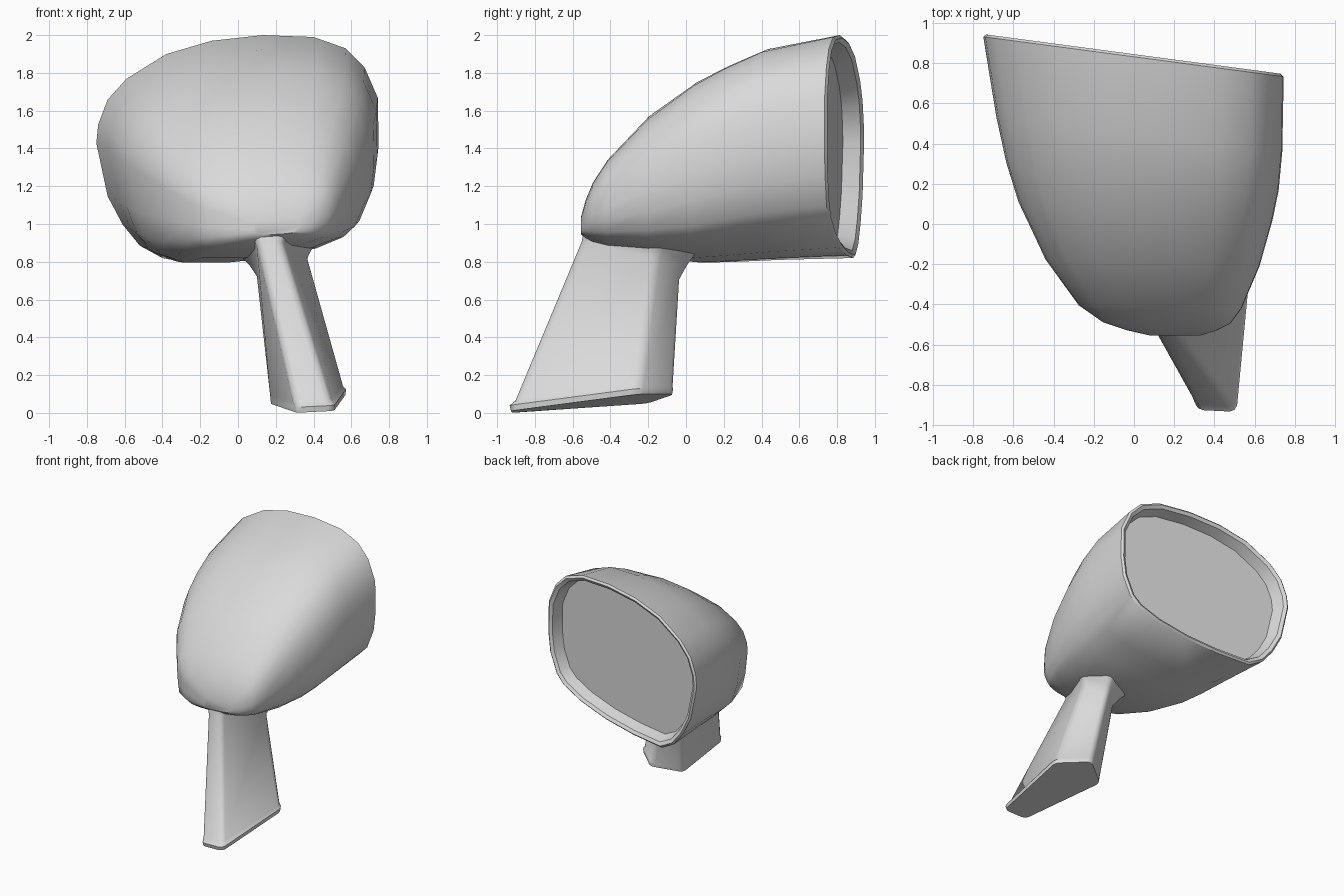
import bpy, bmesh, math
from mathutils import Vector

if "Cube" in bpy.data.objects:
    bpy.data.objects.remove(bpy.data.objects["Cube"])

grey = bpy.data.materials.new("light_grey")
grey.use_nodes = True
grey.diffuse_color = (0.7, 0.7, 0.7, 1)
grey.node_tree.nodes["Principled BSDF"].inputs["Base Color"].default_value = grey.diffuse_color


def loft(name, rings, angle, cap_start=True, cap_end=True):
    """Skin a list of equal-length point rings into a smooth-shaded object."""
    bm = bmesh.new()
    loops = [[bm.verts.new(p) for p in ring] for ring in rings]
    n = len(rings[0])
    for a, b in zip(loops, loops[1:]):
        for i in range(n):
            j = (i + 1) % n
            bm.faces.new((a[i], a[j], b[j], b[i]))
    if cap_start:
        bm.faces.new(loops[0])
    if cap_end:
        bm.faces.new(loops[-1])
    bmesh.ops.recalc_face_normals(bm, faces=bm.faces)
    mesh = bpy.data.meshes.new(name)
    bm.to_mesh(mesh)
    bm.free()
    mesh.materials.append(grey)
    obj = bpy.data.objects.new(name, mesh)
    bpy.context.collection.objects.link(obj)
    bpy.ops.object.select_all(action='DESELECT')
    obj.select_set(True)
    bpy.context.view_layer.objects.active = obj
    bpy.ops.object.shade_smooth_by_angle(angle=math.radians(angle))


# Lopsided oval of the housing rim, as x and z
rim = [(-.75, 1.43), (-.74, 1.53), (-.69, 1.66), (-.59, 1.77), (-.38, 1.9), (-.14, 1.97),
       (.13, 2), (.4, 1.99), (.57, 1.93), (.67, 1.83), (.74, 1.67), (.745, 1.42),
       (.725, 1.26), (.66, 1.1), (.59, 1.03), (.42, .95), (.16, .88), (-.12, .84),
       (-.4, .825), (-.52, .89), (-.61, 1), (-.69, 1.15)]


def section(y, tilt, x0, x1, z0, z1, skew=0.0, boxy=0.0):
    """Fit the rim oval into a box on a turned plane; boxy fills its lower inner corner."""
    pts = [(x, z - skew * x) for x, z in rim]
    xs, zs = zip(*pts)
    unit = lambda v, vs: 2 * (v - min(vs)) / (max(vs) - min(vs)) - 1
    out = []
    for x, z in pts:
        u, v = unit(x, xs), unit(z, zs)
        if u < 0 and v < 0:
            grow = 1 + boxy * (1 / max(-u, -v) - 1)
            u, v = u * grow, v * grow
        px = x0 + (u + 1) / 2 * (x1 - x0)
        out.append((px, y - tilt * px, z0 + (v + 1) / 2 * (z1 - z0)))
    return out


# Housing: recessed glass, rounded lip, then shell tapering to the blunt nose
glass = section(.74, .133, -.68, .675, .885, 1.935)
lip_inner = section(.83, .133, -.71, .705, .86, 1.96)
lip_edge = section(.845, .133, -.735, .73, .835, 1.985)
shell = [section(*s) for s in (
    (.832, .133, -.75, .745, .82, 2),
    (.45, .12, -.685, .738, .81, 1.925, .02, .1),
    (.24, .1, -.635, .72, .8, 1.835, .03, .2),
    (.07, .07, -.575, .69, .795, 1.75, .04, .3),
    (-.19, .03, -.44, .625, .82, 1.57, .05, .5),
    (-.41, .02, -.275, .535, .865, 1.34, .05, .7),
    (-.49, .01, -.155, .48, .895, 1.22, .05, .7),
    (-.53, 0, -.03, .41, .92, 1.13, .05, .7),
    (-.555, 0, .08, .33, .945, 1.04, .05, .7))]
loft("mirror_housing", [lip_inner, lip_edge] + shell, 42, cap_start=False)
loft("lip_inner_wall", [lip_inner, glass], 50, cap_start=False, cap_end=False)
loft("mirror_glass", [glass, [(x, y - .03, z) for x, y, z in glass]], 30)

# Stalk: faceted wedge leaning forward, small foot flange, flared joint on top
foot = [Vector(p) for p in ((.31, -.925, .0), (.51, -.935, .01), (.575, -.25, .1),
                            (.37, -.055, .1), (.165, -.2, .05))]
neck = [Vector(p) for p in ((.1, -.545, .89), (.23, -.555, .91), (.375, -.16, .82),
                            (.25, -.025, .7), (.1, -.12, .71))]
joint = [Vector(p) for p in ((.07, -.53, .955), (.26, -.535, .97), (.46, -.12, .965),
                             (.28, .08, .87), (0, -.06, .83))]


def rounded(ring, cut):
    """Replace every corner by three points, giving softly rounded edges."""
    out = []
    for i, p in enumerate(ring):
        a = (ring[i - 1] - p).normalized() * cut
        b = (ring[(i + 1) % len(ring)] - p).normalized() * cut
        out += [p + a, p + (a + b) * .3, p + b]
    return out


def scaled(ring, centre, factor, lift):
    c = Vector(centre)
    return [c + (p - c) * factor + Vector((0, 0, lift)) for p in ring]


def blend(a, b, t):
    return [p.lerp(q, t) for p, q in zip(a, b)]


middle = (.38, -.45, .05)
sole = scaled(foot, middle, .985, 0)
flange = scaled(foot, middle, 1, .03)
ankle = blend(sole, neck, .065)
curve = [p + Vector((0, 0, .01)) for p in blend(neck, joint, .4)]
root = scaled(neck, (.2, -.3, .9), .6, .25)
rings = [sole, flange, ankle, neck, curve, joint, root]
loft("mirror_stalk", [rounded(r, .034) for r in rings], 45)
